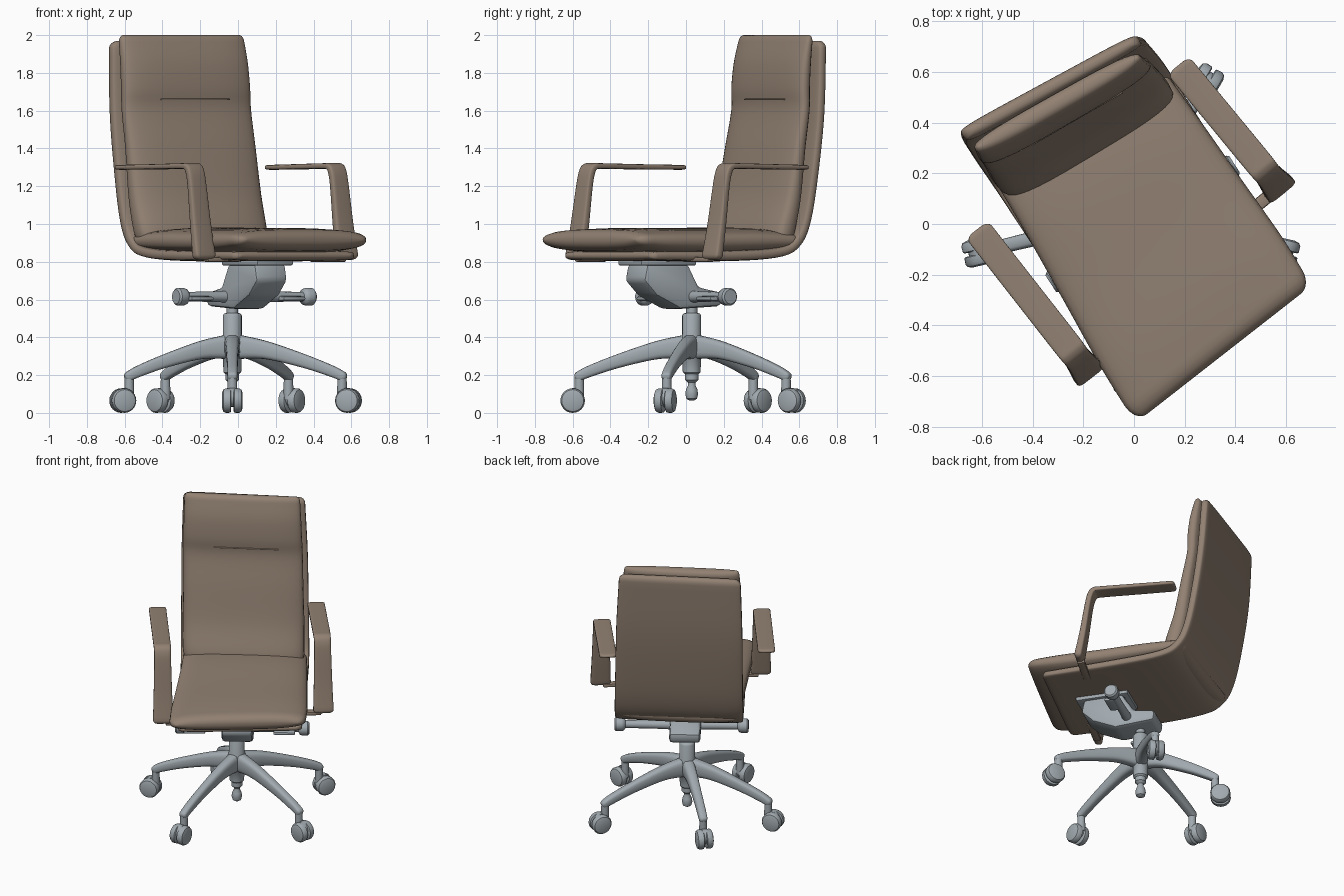
import bpy, bmesh, math
from mathutils import Vector, Matrix

if "Cube" in bpy.data.objects:
    bpy.data.objects.remove(bpy.data.objects["Cube"])


def material(name, rgb):
    m = bpy.data.materials.new(name)
    m.diffuse_color = (*rgb, 1)
    m.use_nodes = True
    m.node_tree.nodes["Principled BSDF"].inputs["Base Color"].default_value = m.diffuse_color
    return m


LEATHER = material("brown_leather", (0.285, 0.218, 0.168))
METAL = material("grey_metal", (0.36, 0.405, 0.435))


def finish(name, bm, mat, angle=40):
    bmesh.ops.recalc_face_normals(bm, faces=bm.faces)
    me = bpy.data.meshes.new(name)
    bm.to_mesh(me)
    bm.free()
    me.materials.append(mat)
    ob = bpy.data.objects.new(name, me)
    bpy.context.collection.objects.link(ob)
    bpy.ops.object.select_all(action='DESELECT')
    ob.select_set(True)
    bpy.context.view_layer.objects.active = ob
    bpy.ops.object.shade_smooth_by_angle(angle=math.radians(angle))
    return ob


def frame(x, y, deg):
    """Local x = sideways, local -y = forwards, turned about z."""
    return Matrix.Translation((x, y, 0)) @ Matrix.Rotation(math.radians(deg), 4, 'Z')


def smooth_path(pts, n):
    """Catmull-Rom through tuples of any length."""
    p = [pts[0]] + list(pts) + [pts[-1]]
    out = []
    for i in range(1, len(p) - 2):
        for k in range(n):
            t = k / n
            out.append(tuple(
                0.5 * (2*b + (c-a)*t + (2*a-5*b+4*c-d)*t*t + (3*b-a-3*c+d)*t**3)
                for a, b, c, d in zip(p[i-1], p[i], p[i+1], p[i+2])))
    return out + [pts[-1]]


def loft(name, pts, mtx, mat, power=4, cap=0.03, corner=0.03, n=5, seg=36, skew=0):
    """Padded slab along (forward, z, side centre, half width, half thickness)."""
    path = smooth_path(pts, n)
    rings = []
    for i, (f, z, l, w, t) in enumerate(path):
        a, b = path[max(i-1, 0)], path[min(i+1, len(path)-1)]
        tan = Vector((b[0]-a[0], b[1]-a[1])).normalized()
        rings.append((Vector((f, z)), tan, l, w, t))

    # rounded ends
    def end(ring, sign):
        c, tan, l, w, t = ring
        return [(c + tan*sign*cap*math.sin(a), tan, l, w - corner*(1-math.cos(a)),
                 t*max(math.cos(a), 0.04)**0.8)
                for a in (math.radians(d) for d in (20, 40, 57, 72, 83, 90))]
    rings = end(rings[0], -1)[::-1] + rings + end(rings[-1], 1)
    bm = bmesh.new()
    loops = []
    for c, tan, l, w, t in rings:
        nor = Vector((-tan.y, tan.x))
        loop = []
        for k in range(seg):
            a = 2*math.pi*k/seg
            ca, sa = math.cos(a), math.sin(a)
            u = w*math.copysign(abs(ca)**(2/power), ca)
            q = c + nor*t*math.copysign(abs(sa)**(2/power), sa)
            loop.append(bm.verts.new(mtx @ Vector((l+u, -q.x*(1-skew*(l+u)), q.y))))
        loops.append(loop)
    for A, B in zip(loops, loops[1:]):
        for k in range(seg):
            bm.faces.new((A[k], A[(k+1) % seg], B[(k+1) % seg], B[k]))
    bm.faces.new(loops[0])
    bm.faces.new(loops[-1])
    return finish(name, bm, mat, 60)


def lathe(name, profile, origin, axis, mat, seg=24):
    """Turned part: profile of (radius, distance along axis)."""
    rot = Vector((0, 0, 1)).rotation_difference(Vector(axis)).to_matrix().to_4x4()
    mtx = Matrix.Translation(origin) @ rot
    bm = bmesh.new()
    loops = [[bm.verts.new(mtx @ Vector((r*math.cos(2*math.pi*k/seg),
                                         r*math.sin(2*math.pi*k/seg), h)))
              for k in range(seg)] for r, h in profile]
    for A, B in zip(loops, loops[1:]):
        for k in range(seg):
            bm.faces.new((A[k], A[(k+1) % seg], B[(k+1) % seg], B[k]))
    bm.faces.new(loops[0])
    bm.faces.new(loops[-1])
    return finish(name, bm, mat)


def extrude_profile(name, pts, half, mtx, mat, bevel=0.015):
    """Side profile of (forward, z) given a width, with softened edges."""
    bm = bmesh.new()
    face = bm.faces.new([bm.verts.new(mtx @ Vector((-half, -f, z))) for f, z in pts])
    res = bmesh.ops.extrude_face_region(bm, geom=[face])
    shift = mtx.to_3x3() @ Vector((2*half, 0, 0))
    for v in res['geom']:
        if isinstance(v, bmesh.types.BMVert):
            v.co += shift
    bmesh.ops.bevel(bm, geom=bm.edges[:], offset=bevel, segments=2, affect='EDGES', profile=0.5)
    return finish(name, bm, mat)


# Upholstery: outer shell, seat cushion, back cushion with a headrest seam
body = frame(0, 0, 33)
loft("outer_shell", [
    (-.63, 1.93, .018, .395, .032), (-.61, 1.6, .022, .408, .032), (-.57, 1.3, .025, .412, .032),
    (-.515, 1.03, .028, .415, .032), (-.445, .90, .03, .415, .032), (-.32, .848, .03, .413, .03),
    (0, .832, .03, .41, .03), (.48, .832, .03, .40, .025)],
    body, LEATHER, power=6, cap=.04, corner=.05, skew=.12)
loft("seat_cushion", [
    (-.42, .91, .032, .40, .06), (-.2, .91, .032, .41, .071), (.1, .907, .027, .425, .072),
    (.38, .909, .022, .44, .07), (.55, .914, .018, .44, .058)],
    body, LEATHER, power=3, cap=.075, corner=.055, skew=.14)
loft("back_cushion", [
    (-.56, 1.96, .008, .375, .042), (-.54, 1.85, .01, .38, .053), (-.528, 1.72, .012, .384, .056),
    (-.525, 1.6, .015, .386, .052), (-.49, 1.4, .018, .388, .06),
    (-.45, 1.15, .02, .394, .073), (-.405, .98, .022, .394, .085), (-.385, .92, .025, .385, .08)],
    body, LEATHER, power=3.3, cap=.04, corner=.02, skew=.11)
extrude_profile("headrest_seam", [(-.49, 1.654), (-.469, 1.656), (-.469, 1.662), (-.49, 1.668)],
                .21, frame(0, 0, 30) @ Matrix.Translation((.012, 0, 0)), LEATHER, .002)

# Armrests: flat strap bending down into a leg, and a bracket under the shell
for side, x, y, inward, back, turn in (("left", -.18, -.585, 1, -.69, 38),
                                       ("right", .575, .14, -1, -.605, 39.5)):
    m = frame(x, y, turn)
    loft(side + "_armrest", [
        (back, 1.30, 0, .056, .013), (-.4, 1.303, 0, .056, .014), (-.15, 1.307, 0, .056, .015),
        (-.10, 1.303, 0, .055, .018), (-.078, 1.275, 0, .054, .02), (-.06, 1.2, 0, .055, .02),
        (-.03, 1.0, 0, .06, .023), (0, .835, 0, .066, .026)],
        m, LEATHER, power=5, cap=.025, corner=.035, seg=24)
    extrude_profile(side + "_arm_bracket", [(-.03, .80), (.02, .80), (.02, .825), (-.03, .825)],
                    .11, m @ Matrix.Translation((inward*.125, 0, 0)), LEATHER, .008)

# Tilt mechanism and its plate under the seat
hub = Vector((-.03, .03, 0))
mech = frame(hub.x, hub.y, 33)
extrude_profile("tilt_mechanism", [
    (-.12, .565), (-.13, .635), (.02, .665), (.09, .79), (.35, .79), (.37, .70),
    (.29, .62), (.14, .55)], .10, mech @ Matrix.Translation((.012, 0, 0)), METAL, .022)
extrude_profile("seat_plate", [(.05, .78), (.40, .78), (.40, .815), (.05, .815)],
                .115, mech @ Matrix.Translation((.012, 0, 0)), METAL, .01)

# Adjustment levers with knobs
lat = mech.to_3x3() @ Vector((1, 0, 0))
mid = mech @ Vector((.02, -.06, .615))
for side, s, e in (("left", -1, .415), ("right", 1, .45)):
    lathe(side + "_lever", [(.032, .05), (.027, .2), (.026, e-.07), (.042, e-.06), (.047, e-.045),
                            (.047, e-.01), (.038, e)], mid, lat*s, METAL)
    extrude_profile(side + "_paddle", [(.06, .59), (.13, .595), (.13, .615), (.06, .62)],
                    .07, mech @ Matrix.Translation((s*.29 + .02, 0, 0)), METAL, .008)

# Gas column with lower tip
lathe("column", [(.012, .065), (.028, .075), (.034, .10), (.03, .125), (.02, .145), (.02, .16),
                 (.036, .175), (.036, .205), (.047, .215), (.05, .29), (.058, .30), (.062, .39),
                 (.05, .415), (.05, .515), (.044, .525), (.03, .53), (.03, .60)],
      hub, (0, 0, 1), METAL)

# Five star legs, each with a stem and twin-wheel caster
casters = [(-.03, -.60), (.585, -.11), (.285, .56), (-.41, .38), (-.61, -.11)]
for i, (cx, cy) in enumerate(casters, 1):
    d = Vector((cx, cy, 0)) - hub
    r = d.length - .035
    d.normalize()
    m = frame(hub.x, hub.y, math.degrees(math.atan2(d.x, -d.y)))
    loft(f"base_leg_{i}", [
        (.02, .35, 0, .043, .066), (.3*r, .333, 0, .036, .048), (.65*r, .275, 0, .03, .036),
        (.9*r, .222, 0, .028, .03), (r, .195, 0, .027, .026)],
        m, METAL, power=3, cap=.025, corner=.015, seg=20)
    lathe(f"caster_stem_{i}", [(.026, .07), (.026, .12), (.024, .2)],
          hub + d*r, (0, 0, 1), METAL, 16)
    axle = Vector((-d.y, d.x, 0))
    c = Vector((cx, cy, .065))
    for s in (-1, 1):
        lathe(f"caster_wheel_{i}_{'a' if s < 0 else 'b'}",
              [(.058, .007), (.064, .011), (.065, .036), (.058, .048), (.04, .054)],
              c, axle*s, METAL)
    lathe(f"caster_hood_{i}", [(.05, -.015), (.05, .015)], c + Vector((0, 0, .017)) - d*.006,
          axle, METAL, 20)
